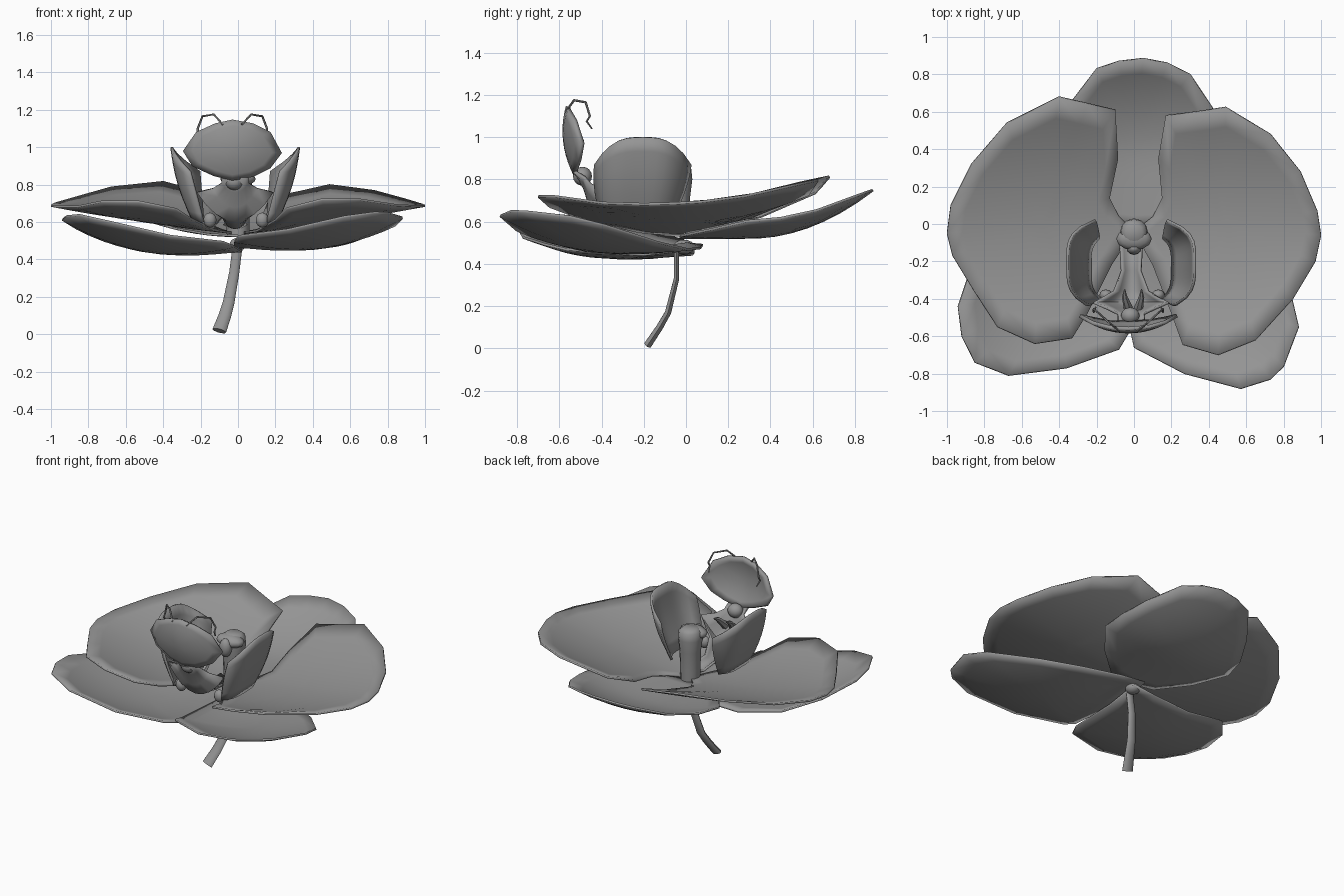
import bpy, bmesh, math
from mathutils import Vector

if "Cube" in bpy.data.objects:
    bpy.data.objects.remove(bpy.data.objects["Cube"])

mat = bpy.data.materials.new("soft grey")
mat.diffuse_color = (0.3, 0.3, 0.3, 1)
mat.use_nodes = True
mat.node_tree.nodes["Principled BSDF"].inputs["Base Color"].default_value = mat.diffuse_color


def finish(name, bm, thick=0.0, angle=50):
    bmesh.ops.remove_doubles(bm, verts=bm.verts, dist=1e-5)
    bmesh.ops.recalc_face_normals(bm, faces=bm.faces)
    me = bpy.data.meshes.new(name)
    bm.to_mesh(me)
    bm.free()
    ob = bpy.data.objects.new(name, me)
    bpy.context.collection.objects.link(ob)
    me.materials.append(mat)
    if thick:
        mod = ob.modifiers.new("thickness", 'SOLIDIFY')
        mod.thickness = thick
        mod.offset = 0
    bpy.ops.object.select_all(action='DESELECT')
    ob.select_set(True)
    bpy.context.view_layer.objects.active = ob
    bpy.ops.object.shade_smooth_by_angle(angle=math.radians(angle))
    return ob


def blade(name, outline, centre, place, thick=0.012, rings=6):
    """Closed outline filled with rings round a centre, bent by place(a, b)."""
    bm = bmesh.new()
    c = Vector(centre)
    pts = [Vector(p) for p in outline]
    mid = bm.verts.new(place(*c))
    n = len(pts)
    last = None
    for r in range(1, rings + 1):
        ring = [bm.verts.new(place(*c.lerp(p, r / rings))) for p in pts]
        for i in range(n):
            j = (i + 1) % n
            bm.faces.new((mid, ring[i], ring[j]) if last is None
                         else (last[i], ring[i], ring[j], last[j]))
        last = ring
    return finish(name, bm, thick)


def sheet(name, nu, nv, f, thick=0.0):
    """Grid surface from f(u, v), both 0..1."""
    bm = bmesh.new()
    g = [[bm.verts.new(f(u / nu, v / nv)) for v in range(nv + 1)] for u in range(nu + 1)]
    for u in range(nu):
        for v in range(nv):
            bm.faces.new((g[u][v], g[u + 1][v], g[u + 1][v + 1], g[u][v + 1]))
    return finish(name, bm, thick)


def tube(name, path, radii, flat=1.0, n=8):
    """Tube along a path; flat squashes it across the x axis."""
    bm = bmesh.new()
    path = [Vector(p) for p in path]
    rings = []
    for i, p in enumerate(path):
        t = (path[min(i + 1, len(path) - 1)] - path[max(i - 1, 0)]).normalized()
        a = Vector((1, 0, 0))
        a = (a - t * a.dot(t)).normalized()
        b = t.cross(a)
        rings.append([bm.verts.new(p + radii[i] * (a * math.cos(k * math.tau / n)
                      + b * flat * math.sin(k * math.tau / n))) for k in range(n)])
    for r, s in zip(rings, rings[1:]):
        for k in range(n):
            bm.faces.new((r[k], r[(k + 1) % n], s[(k + 1) % n], s[k]))
    bm.faces.new(rings[0])
    bm.faces.new(rings[-1])
    return finish(name, bm)


def ball(name, loc, scale):
    bm = bmesh.new()
    bmesh.ops.create_uvsphere(bm, u_segments=12, v_segments=8, radius=1)
    for v in bm.verts:
        v.co = Vector(loc) + Vector([a * b for a, b in zip(v.co, scale)])
    return finish(name, bm)


# two broad upper petals
def petal_place(x, y):
    return (x, y, 0.54 + 0.12 * abs(x) + 0.03 * x * x + 0.08 * y + 0.36 * y * y)


blade("left_petal", [(0, -.04), (-.08, .04), (-.13, .14), (-.085, .35), (-.1, .61), (-.25, .645),
      (-.4, .68), (-.68, .54), (-.87, .32), (-.98, .1), (-1, -.05), (-.97, -.17), (-.86, -.35),
      (-.73, -.55), (-.53, -.64), (-.33, -.61), (-.25, -.48), (-.12, -.22)], (-.5, 0), petal_place)
blade("right_petal", [(0, -.04), (.1, .04), (.15, .14), (.13, .35), (.17, .58), (.33, .6),
      (.49, .625), (.73, .48), (.89, .28), (.98, .07), (1, -.06), (.97, -.2), (.85, -.4),
      (.65, -.62), (.45, -.7), (.26, -.645), (.2, -.48), (.1, -.22)], (.5, 0), petal_place)

# rear sepal
blade("rear_sepal", [(0, -.03), (.16, -.02), (.33, .12), (.47, .29), (.47, .45), (.42, .62), (.3, .8),
      (.18, .86), (.05, .885), (-.08, .87), (-.2, .83), (-.33, .66), (-.43, .48), (-.47, .32),
      (-.34, .14), (-.16, -.01)], (0, .42),
      lambda x, y: (x, y, .525 + .35 * x * x + .22 * max(0, (y - .3) / .58) ** 2))


# two lower front sepals
def sepal_place(lift):
    def place(x, y):
        r = math.hypot(x, y)
        c = (abs(x) + y) * .707
        return (x, y, .49 + lift - .3 * r + .385 * r * r + .2 * c * c)
    return place


blade("left_sepal", [(.03, .04), (-.12, .04), (-.4, .03), (-.7, -.01), (-.86, -.2), (-.94, -.44),
      (-.92, -.6), (-.85, -.74), (-.67, -.81), (-.36, -.77), (-.08, -.67), (-.02, -.57), (.02, -.2)],
      (-.42, -.36), sepal_place(-.005))
blade("right_sepal", [(-.02, .08), (.15, .07), (.4, .01), (.63, -.13), (.84, -.38), (.88, -.55),
      (.8, -.76), (.73, -.83), (.57, -.88), (.27, -.8), (0, -.66), (-.02, -.57), (-.02, -.2)],
      (.42, -.38), sepal_place(.02))

# flattened stem and the knob under the flower
tube("stem", [(-.1, -.18, .018), (-.07, -.125, .1), (-.05, -.085, .17), (-.02, -.045, .33),
     (0, -.045, .49)], [.038, .034, .031, .027, .026], flat=.5, n=10)
ball("flower_base", (0, -.01, .48), (.045, .05, .035))

# upright column with its cap and beak
tube("column", [(0, -.045, z) for z in (.53, .6, .72, .8, .85, .87)],
     [.06, .062, .065, .075, .07, .045], n=12)
ball("column_cap", (0, -.08, .83), (.095, .06, .04))
ball("column_beak", (0, -.13, .8), (.04, .035, .06))

# cupped side lobes standing on either side of the column
for side, name in ((-1, "left_lobe"), (1, "right_lobe")):
    def lobe(u, v):
        w = 2 * u - 1
        s = 1 - abs(w) ** 4
        top = .87 + .13 * (1 - abs(w) ** 3)
        y = -.205 - .225 * w * (.72 + .28 * math.sin(v * math.pi / 2)) - .03 * (1 - v)
        lean = .05 * max(0, w) ** 4 * v
        bulge = .05 + .1 * v + .02 * math.sin(v * math.pi)
        return (side * (.17 + .02 * v + s * bulge + lean) - .015, y, .6 + (top - .6) * v)
    sheet(name, 12, 6, lobe, .015)

# lip trough: y, z, half width, edge rise
SECTIONS = [(-.08, .57, .06, .02), (-.25, .57, .05, .03), (-.36, .59, .09, .08), (-.42, .61, .2, .15),
            (-.455, .68, .12, .1), (-.48, .76, .07, .05), (-.53, .84, .07, 0)]


def lip(u, v):
    y, z, w, rise = SECTIONS[round(u * (len(SECTIONS) - 1))]
    a = 2 * v - 1
    return (w * a - .015, y, z + rise * a * a)


sheet("lip_trough", len(SECTIONS) - 1, 8, lip, .015)
ball("lip_neck", (-.02, -.49, .815), (.05, .045, .045))
for x in (-.15, .13):
    ball("lip_tooth", (x, -.38, .61), (.035, .03, .04))
for x in (-.05, .04):
    tube("lip_spike", [(x * .6, -.45, .72), (x, -.39, .78), (x, -.35, .8)], [.025, .015, .003], n=6)

# raised front shield of the lip
blade("lip_shield", [(-.29, .98), (-.22, 1.08), (-.12, 1.125), (-.03, 1.145), (.08, 1.125), (.17, 1.08),
      (.23, .97), (.17, .89), (.08, .845), (-.03, .825), (-.13, .85), (-.24, .9)], (-.03, .98),
      lambda x, z: (x, -.575 + 1.2 * (x + .03) ** 2 + 1.2 * (z - 1.03) ** 2, z), .02, 5)

# pair of curled tendrils on the shield
for side, name in ((-1, "left_tendril"), (1, "right_tendril")):
    tube(name, [(-.03 + side * x, y, z) for x, y, z in ((.05, -.57, 1.12), (.1, -.53, 1.175),
         (.16, -.475, 1.165), (.185, -.455, 1.1), (.185, -.47, 1.075), (.175, -.445, 1.04))],
         [.006] * 5 + [.004], n=6)
